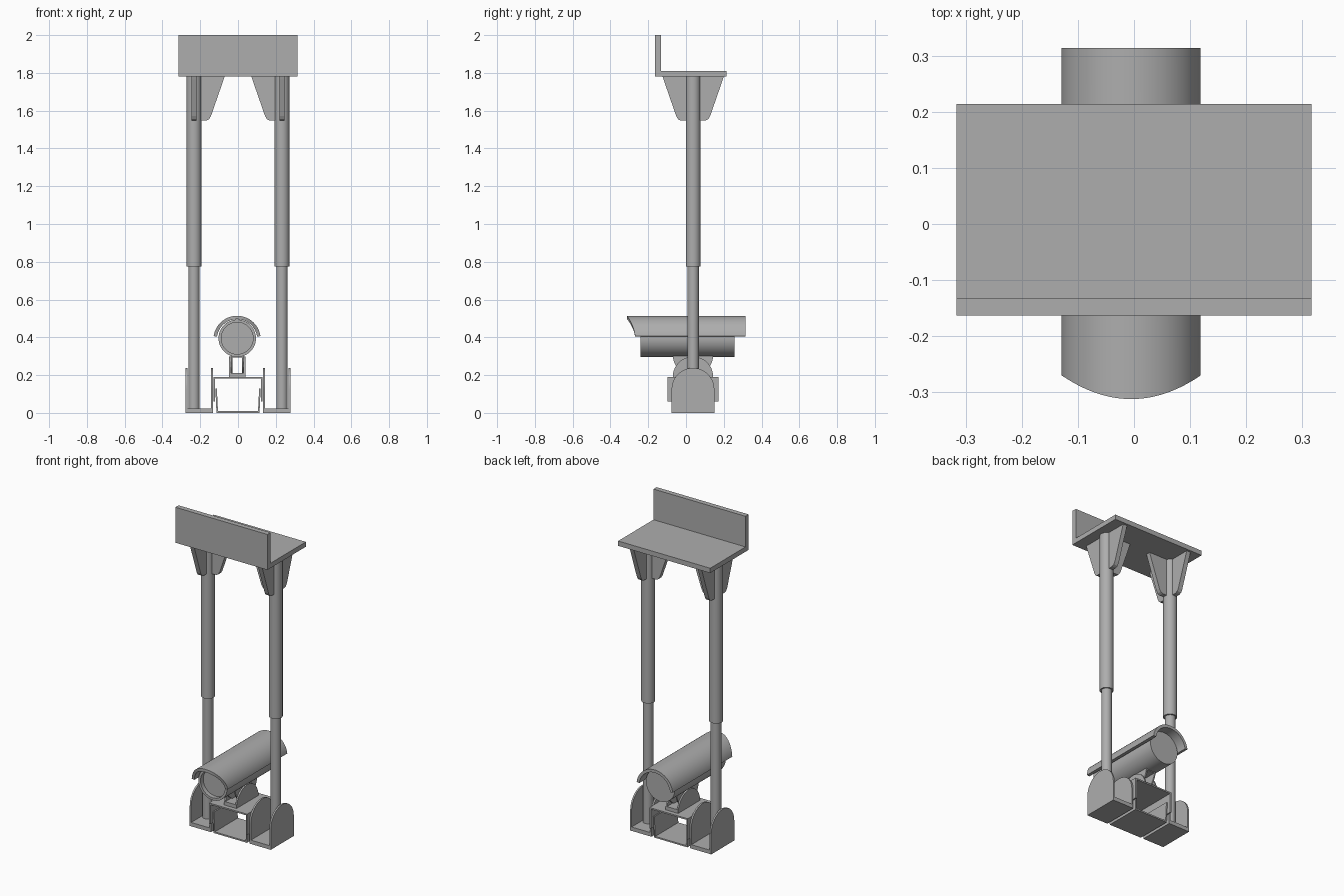
import bpy, bmesh, math
from mathutils import Vector

if "Cube" in bpy.data.objects:
    bpy.data.objects.remove(bpy.data.objects["Cube"])

CX, CY = -0.004, 0.037      # centre of the camera and swivel
LY = 0.038                  # depth of the legs
CAM_Z = 0.395

grey = bpy.data.materials.new("dark_grey")
grey.diffuse_color = (0.42, 0.42, 0.42, 1)
grey.use_nodes = True
grey.node_tree.nodes["Principled BSDF"].inputs["Base Color"].default_value = grey.diffuse_color


def mesh_object(name, bm, smooth=False):
    bmesh.ops.recalc_face_normals(bm, faces=bm.faces)
    me = bpy.data.meshes.new(name)
    bm.to_mesh(me)
    bm.free()
    me.materials.append(grey)
    ob = bpy.data.objects.new(name, me)
    bpy.context.collection.objects.link(ob)
    if smooth:
        bpy.context.view_layer.objects.active = ob
        ob.select_set(True)
        bpy.ops.object.shade_smooth_by_angle(angle=math.radians(35))
        ob.select_set(False)
    return ob


def prism(name, profile, axis, a, b, smooth=False):
    """Extrude a 2D profile along x (profile = y,z) or y (profile = x,z)."""
    bm = bmesh.new()
    place = (lambda u, v: (a, u, v)) if axis == 'x' else (lambda u, v: (u, a, v))
    face = bm.faces.new([bm.verts.new(place(u, v)) for u, v in profile])
    new = bmesh.ops.extrude_face_region(bm, geom=[face])['geom']
    move = Vector((b - a, 0, 0)) if axis == 'x' else Vector((0, b - a, 0))
    bmesh.ops.translate(bm, vec=move, verts=[v for v in new if isinstance(v, bmesh.types.BMVert)])
    # close the starting cap if the extrusion consumed it
    bmesh.ops.holes_fill(bm, edges=[e for e in bm.edges if e.is_boundary])
    return mesh_object(name, bm, smooth)


def box(name, x0, x1, y0, y1, z0, z1):
    return prism(name, [(x0, z0), (x1, z0), (x1, z1), (x0, z1)], 'y', y0, y1)


def tube(name, x, y, r, z0, z1):
    bm = bmesh.new()
    bmesh.ops.create_cone(bm, cap_ends=True, segments=48, radius1=r, radius2=r, depth=z1 - z0)
    bmesh.ops.translate(bm, vec=(x, y, (z0 + z1) / 2), verts=bm.verts)
    return mesh_object(name, bm, True)


def arch(r, base, top, n=24):
    """Profile with a flat base and a semicircular end (works up or down)."""
    d = 1 if top > base else -1
    pts = [(CY - r, base), (CY + r, base)]
    return pts + [(CY + r * math.cos(math.pi * i / n), top - d * r + d * r * math.sin(math.pi * i / n))
                  for i in range(n + 1)]


def gusset(c, d):
    """Tapered rib profile growing from c in direction d, with a softened tip."""
    pts = [(0, 1.785), (0.163, 1.785), (0.157, 1.765), (0.09, 1.572), (0.08, 1.555), (0.066, 1.548), (0, 1.548)]
    return [(c + d * u, z) for u, z in pts]


# Mounting shelf
box("shelf_plate", -0.316, 0.316, -0.163, 0.214, 1.78, 1.81)
box("shelf_upright", -0.316, 0.316, -0.163, -0.132, 1.78, 2.0)

# Legs, ribs and foot brackets on both sides
for side, s in (("left", -1), ("right", 1)):
    x = s * 0.233
    tube(side + "_outer_tube", x, LY, 0.039, 0.775, 1.785)
    tube(side + "_inner_tube", x, LY, 0.030, 0.02, 0.79)
    prism(side + "_front_rib", gusset(LY, -1), 'x', x - 0.014, x + 0.014)
    prism(side + "_rear_rib", gusset(LY, 1), 'x', x - 0.014, x + 0.014)
    prism(side + "_inner_rib", gusset(x, -s), 'y', LY - 0.014, LY + 0.014)
    for part, d in (("outer", 0.273), ("inner", 0.137)):
        xc = s * d
        prism(f"{side}_{part}_foot_wall", arch(0.113, 0, 0.238), 'x', xc - 0.005, xc + 0.005, True)
    xs = sorted((s * 0.276, s * 0.134))
    box(side + "_foot_base", *xs, CY - 0.113, CY + 0.113, 0, 0.024)

# Centre cradle: inverted channel over a slightly flared upright channel
half = [(0.131, 0.19), (0.131, 0.06), (0.122, 0.06), (0.122, 0.181)]
prism("cradle_cover", [(u, z) for u, z in half] + [(-u, z) for u, z in reversed(half)],
      'y', -0.097, 0.171)
half = [(0.114, 0), (0.120, 0.13), (0.112, 0.13), (0.106, 0.009)]
prism("cradle_tray", [(u, z) for u, z in half] + [(-u, z) for u, z in reversed(half)],
      'y', CY - 0.113, CY + 0.113)

# Swivel yoke: two interlocking channels with round ears
box("yoke_base", CX - 0.043, CX + 0.043, CY - 0.107, CY + 0.107, 0.188, 0.212)
box("yoke_saddle", CX - 0.034, CX + 0.034, CY - 0.107, CY + 0.107, 0.292, 0.31)
for side, s in (("left", -1), ("right", 1)):
    lower = sorted((CX + s * 0.034, CX + s * 0.043))
    upper = sorted((CX + s * 0.026, CX + s * 0.034))
    prism(side + "_lower_yoke_ear", arch(0.107, 0.188, 0.298), 'x', *lower, True)
    prism(side + "_upper_yoke_ear", arch(0.107, 0.31, 0.2), 'x', *upper, True)

# Camera body: spun profile with a recessed lens at the front
bm = bmesh.new()
prof = [(0, -0.215), (0.084, -0.215), (0.084, -0.242), (0.099, -0.242), (0.099, 0.257), (0, 0.257)]
vs = [bm.verts.new((CX + r, y, CAM_Z)) for r, y in prof]
es = [bm.edges.new(p) for p in zip(vs, vs[1:])]
bmesh.ops.spin(bm, geom=vs + es, cent=(CX, 0, CAM_Z), axis=(0, 1, 0), angle=math.tau, steps=64)
bmesh.ops.remove_doubles(bm, verts=bm.verts, dist=1e-5)
mesh_object("camera_body", bm, True)

# Sun hood: half shell with a bowed front edge
bm = bmesh.new()
rings = []
N = 40
for i in range(N + 1):
    a = math.radians(8) + math.radians(164) * i / N
    c, z = math.cos(a), math.sin(a)
    y0 = -0.312 + 0.043 * c * c
    rings.append([bm.verts.new((CX - 0.001 + r * c, y, CAM_Z - 0.006 + r * z))
                  for r, y in ((0.125, y0), (0.125, 0.314), (0.107, 0.314), (0.107, y0))])
for p, q in zip(rings, rings[1:]):
    for k in range(4):
        m = (k + 1) % 4
        bm.faces.new((p[k], p[m], q[m], q[k]))
bm.faces.new(rings[0])
bm.faces.new(rings[-1])
mesh_object("sun_hood", bm, True)
